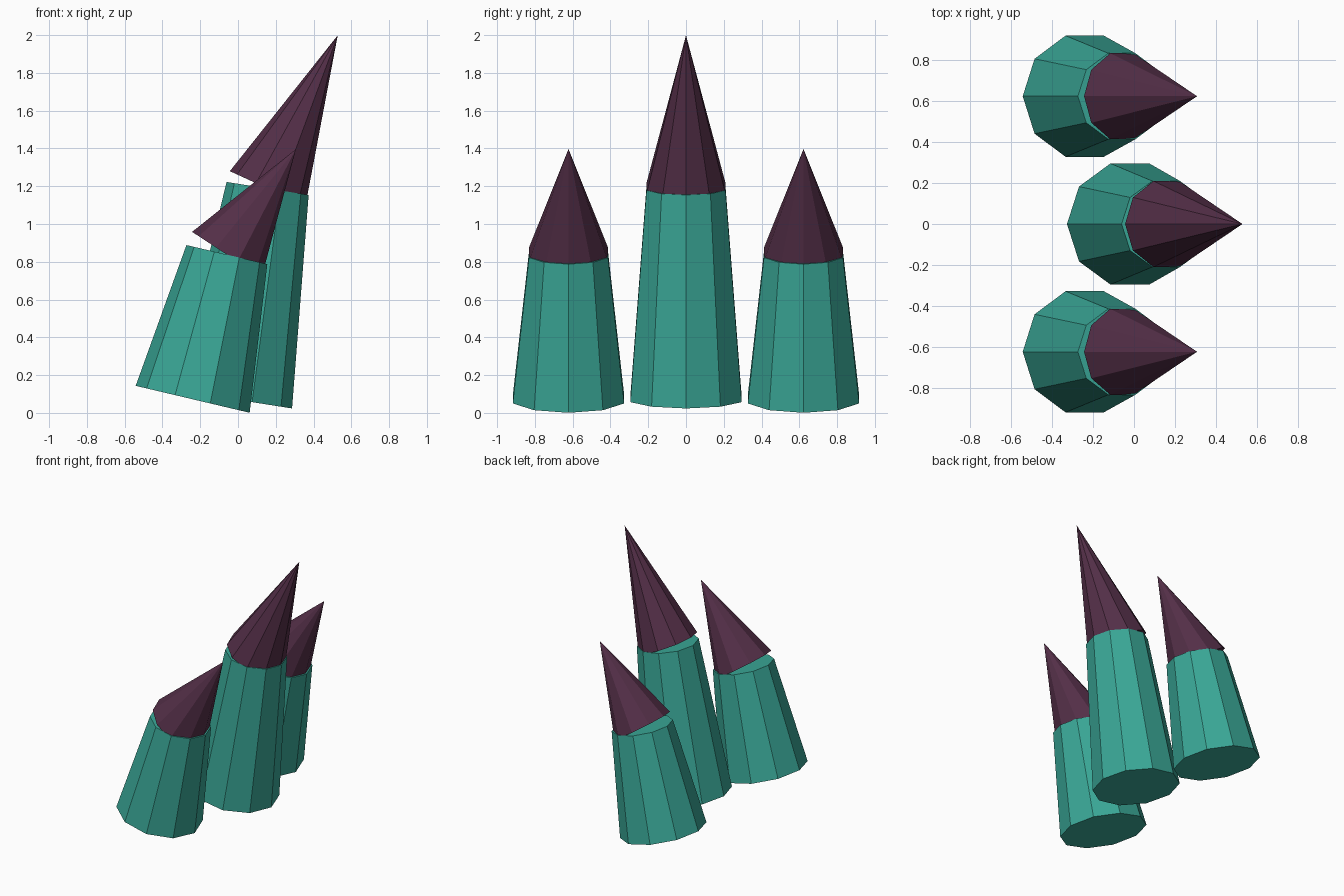
import bpy
import bmesh
from math import radians
from mathutils import Matrix, Vector

cube = bpy.data.objects.get("Cube")
if cube:
    bpy.data.objects.remove(cube, do_unlink=True)

SIDES = 10
BASE_R, TOP_R = 0.31, 0.22


def make_material(name, color):
    mat = bpy.data.materials.new(name)
    mat.use_nodes = True
    mat.diffuse_color = color
    mat.node_tree.nodes["Principled BSDF"].inputs["Base Color"].default_value = color
    return mat


teal = make_material("teal", (0.042, 0.39, 0.31, 1))
plum = make_material("dark plum", (0.088, 0.028, 0.064, 1))


def tapered(name, base, tilt, r1, r2, height, mat):
    """Ten-sided cone standing on its base centre, leaning towards +x."""
    bm = bmesh.new()
    bmesh.ops.create_cone(bm, cap_ends=True, segments=SIDES, radius1=r1,
                          radius2=r2, depth=height,
                          matrix=Matrix.Translation((0, 0, height / 2)))
    # turn a corner towards x, then lean and place
    lean = Matrix.Rotation(radians(tilt), 4, "Y")
    turn = Matrix.Rotation(radians(90), 4, "Z")
    bm.transform(Matrix.Translation(base) @ lean @ turn)
    bmesh.ops.remove_doubles(bm, verts=bm.verts, dist=0.0001)
    mesh = bpy.data.meshes.new(name)
    bm.to_mesh(mesh)
    bm.free()
    mesh.materials.append(mat)
    obj = bpy.data.objects.new(name, mesh)
    bpy.context.collection.objects.link(obj)
    # centre of the upper end, where the next part starts
    return Vector(base) + lean @ Vector((0, 0, height))


def claw(name, x, y, lean, length, tip_lean, tip_length):
    top = tapered(name + "_shaft", (x, y, 0.072), lean, BASE_R, TOP_R, length, teal)
    tapered(name + "_tip", top, tip_lean, TOP_R, 0, tip_length, plum)


# Tall middle claw and a shorter one on each side
claw("middle_claw", -0.02, 0, 9, 1.13, 24.6, 0.892)
for label, side in (("front", -1), ("back", 1)):
    claw(label + "_claw", -0.24, side * 0.622, 13.3, 0.787, 33.2, 0.668)
